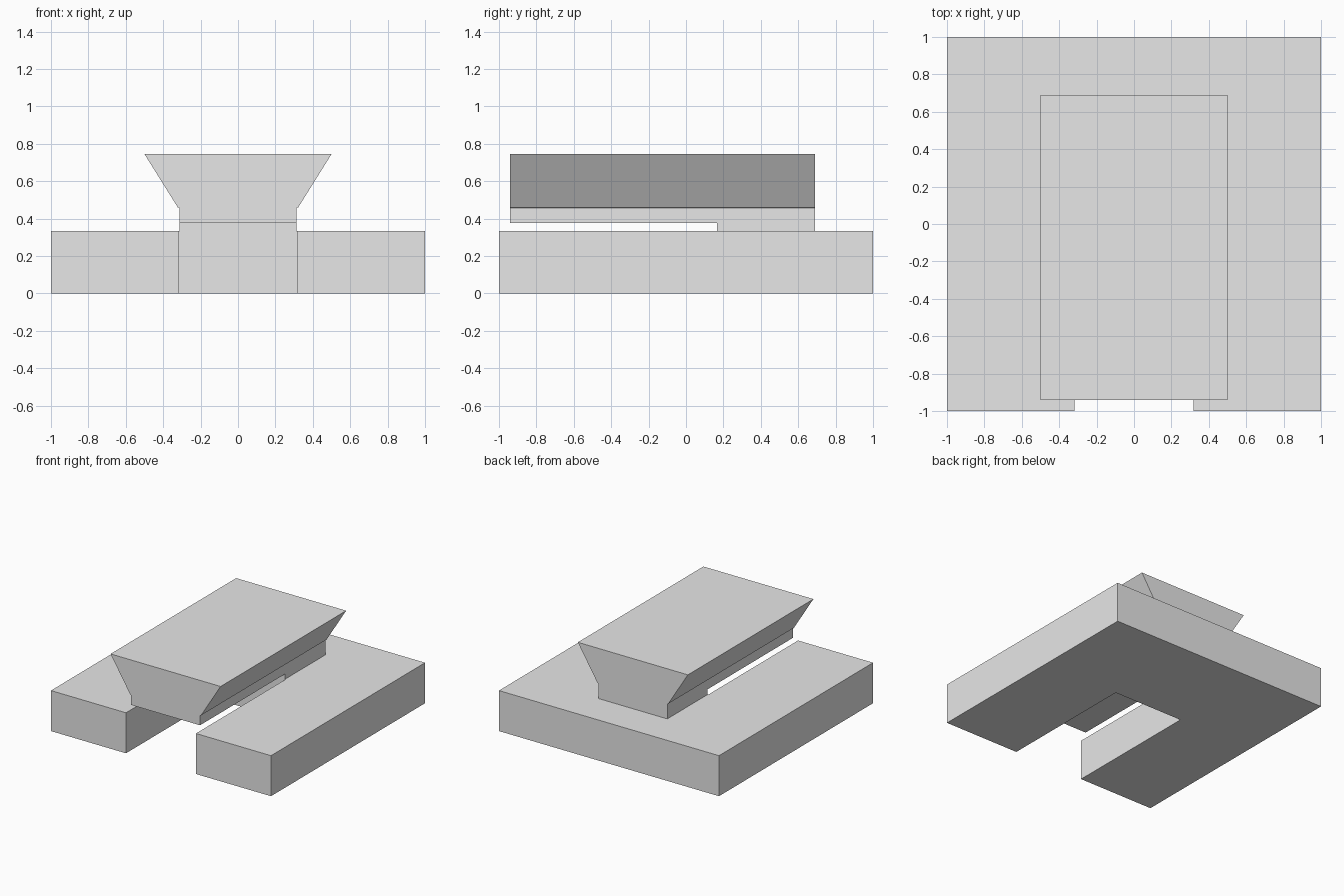
import bpy
import bmesh

cube = bpy.data.objects.get("Cube")
if cube:
    bpy.data.objects.remove(cube, do_unlink=True)

# One plain grey for every part
grey = bpy.data.materials.new("light_grey")
grey.use_nodes = True
color = (0.8, 0.8, 0.8, 1)
grey.diffuse_color = color
grey.node_tree.nodes["Principled BSDF"].inputs["Base Color"].default_value = color


def extrude_profile(name, points, offset):
    """Make a solid by sweeping a flat outline along an offset."""
    bm = bmesh.new()
    face = bm.faces.new([bm.verts.new(p) for p in points])
    result = bmesh.ops.extrude_face_region(bm, geom=[face], use_keep_orig=True)
    moved = [v for v in result["geom"] if isinstance(v, bmesh.types.BMVert)]
    bmesh.ops.translate(bm, verts=moved, vec=offset)
    bmesh.ops.recalc_face_normals(bm, faces=bm.faces)
    mesh = bpy.data.meshes.new(name)
    bm.to_mesh(mesh)
    bm.free()
    mesh.materials.append(grey)
    obj = bpy.data.objects.new(name, mesh)
    bpy.context.collection.objects.link(obj)
    return obj


def mirrored(half):
    """Complete a symmetric outline from its +x half."""
    return half + [(-x, v) for x, v in reversed(half)]


base_top, head_bottom = 0.333, 0.376
slot_end, head_front, head_back = 0.165, -0.94, 0.69
neck = 0.313

# Slotted base plate, open at the front
outline = mirrored([(0.318, slot_end), (0.318, -1), (1, -1), (1, 1)])
extrude_profile("base_plate", [(x, y, 0) for x, y in outline], (0, 0, base_top))

# Foot joining the base to the overhanging rail
foot = mirrored([(neck, slot_end), (neck, head_back)])
extrude_profile("rail_foot", [(x, y, base_top) for x, y in foot],
                (0, 0, head_bottom - base_top))

# Dovetail rail with a narrow neck and a small ledge
rail = mirrored([(neck, head_bottom), (neck, 0.457), (0.322, 0.46), (0.5, 0.745)])
extrude_profile("dovetail_rail", [(x, head_front, z) for x, z in rail],
                (0, head_back - head_front, 0))
